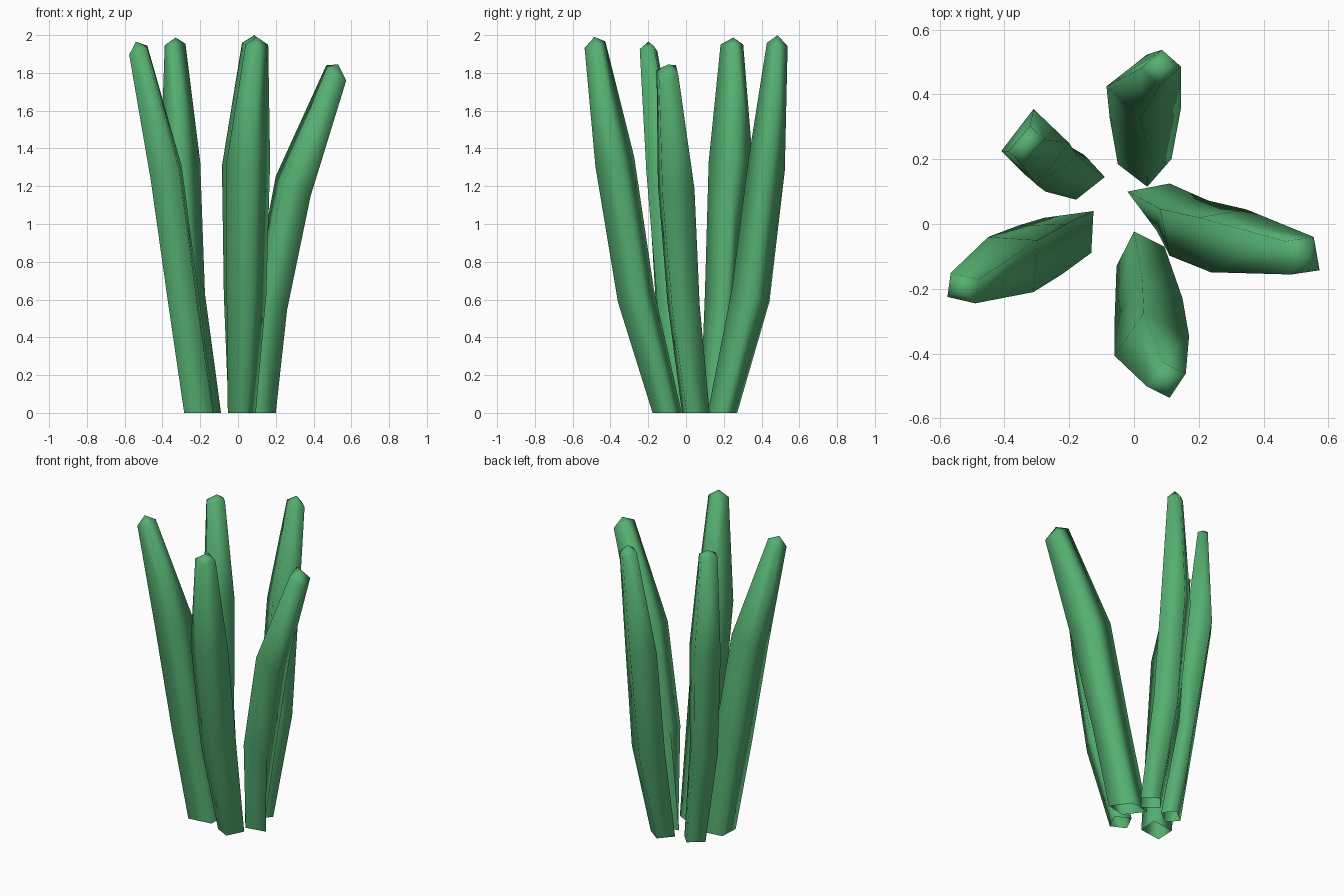
import bpy, bmesh

green = bpy.data.materials.new("leaf green")
green.diffuse_color = (0.09, 0.43, 0.165, 1)


def blade(name, rings, apex):
    """Four-sided open-based blade.
    Each ring: (z, centre x, y, first half-diagonal x, y, second half-diagonal x, y)."""
    bm = bmesh.new()
    loops = []
    for k, (z, cx, cy, ax, ay, bx, by) in enumerate(rings):
        # rings lean with the path; the base stays flat on the ground
        p, q = rings[max(k - 1, 0)], rings[min(k + 1, len(rings) - 1)]
        lean = 1.7 if k else 0
        sx = lean * (q[1] - p[1]) / (q[0] - p[0])
        sy = lean * (q[2] - p[2]) / (q[0] - p[0])
        corners = ((ax, ay), (bx, by), (-ax, -ay), (-bx, -by))
        loops.append([bm.verts.new((cx + x, cy + y, z - sx * x - sy * y))
                      for x, y in corners])
    for lo, hi in zip(loops, loops[1:]):
        for i in range(4):
            j = (i + 1) % 4
            bm.faces.new((lo[i], lo[j], hi[j], hi[i]))
    top = bm.verts.new(apex)
    for i in range(4):
        bm.faces.new((loops[-1][i], loops[-1][(i + 1) % 4], top))
    bmesh.ops.recalc_face_normals(bm, faces=bm.faces)
    for f in bm.faces:
        f.smooth = True

    me = bpy.data.meshes.new(name)
    bm.to_mesh(me)
    bm.free()
    me.materials.append(green)
    bpy.context.collection.objects.link(bpy.data.objects.new(name, me))


# five blades fanning outward
blade("back_blade", [
    (0, 0.033, 0.193, 0.008, -0.078, -0.083, -0.008),
    (0.62, 0.035, 0.342, 0.005, -0.10, -0.11, -0.015),
    (1.30, 0.03, 0.425, -0.01, -0.098, -0.115, 0.0),
    (1.95, 0.083, 0.483, -0.003, -0.055, -0.062, -0.003)], (0.088, 0.485, 2.0))
blade("front_blade", [
    (0, 0.02, -0.10, -0.02, 0.077, -0.074, -0.03),
    (0.62, 0.045, -0.265, -0.02, 0.095, -0.105, -0.035),
    (1.33, 0.055, -0.377, -0.025, 0.102, -0.115, -0.03),
    (1.95, 0.10, -0.482, -0.01, 0.055, -0.06, -0.02)], (0.10, -0.485, 1.99))
blade("left_blade", [
    (0, -0.205, -0.035, 0.08, 0.075, 0.073, -0.054),
    (0.61, -0.29, -0.08, 0.08, 0.08, 0.068, -0.075),
    (1.27, -0.38, -0.125, 0.082, 0.075, 0.07, -0.085),
    (1.92, -0.528, -0.198, 0.048, 0.027, 0.038, -0.047)], (-0.54, -0.20, 1.965))
blade("back_left_blade", [
    (0, -0.166, 0.144, 0.076, 0.001, -0.013, -0.069),
    (0.62, -0.258, 0.183, 0.083, 0.027, -0.015, -0.083),
    (1.32, -0.305, 0.2375, 0.105, 0.0125, 0.005, -0.1175),
    (1.95, -0.333, 0.243, 0.055, 0.018, -0.012, -0.06)], (-0.33, 0.25, 1.987))
blade("right_blade", [
    (0, 0.09, 0.052, -0.11, 0.048, 0.02, 0.073),
    (0.58, 0.17, -0.013, -0.09, 0.06, 0.06, 0.085),
    (1.20, 0.292, -0.052, -0.092, 0.072, 0.055, 0.097),
    (1.80, 0.52, -0.098, -0.053, 0.045, 0.035, 0.058)], (0.53, -0.095, 1.845))
